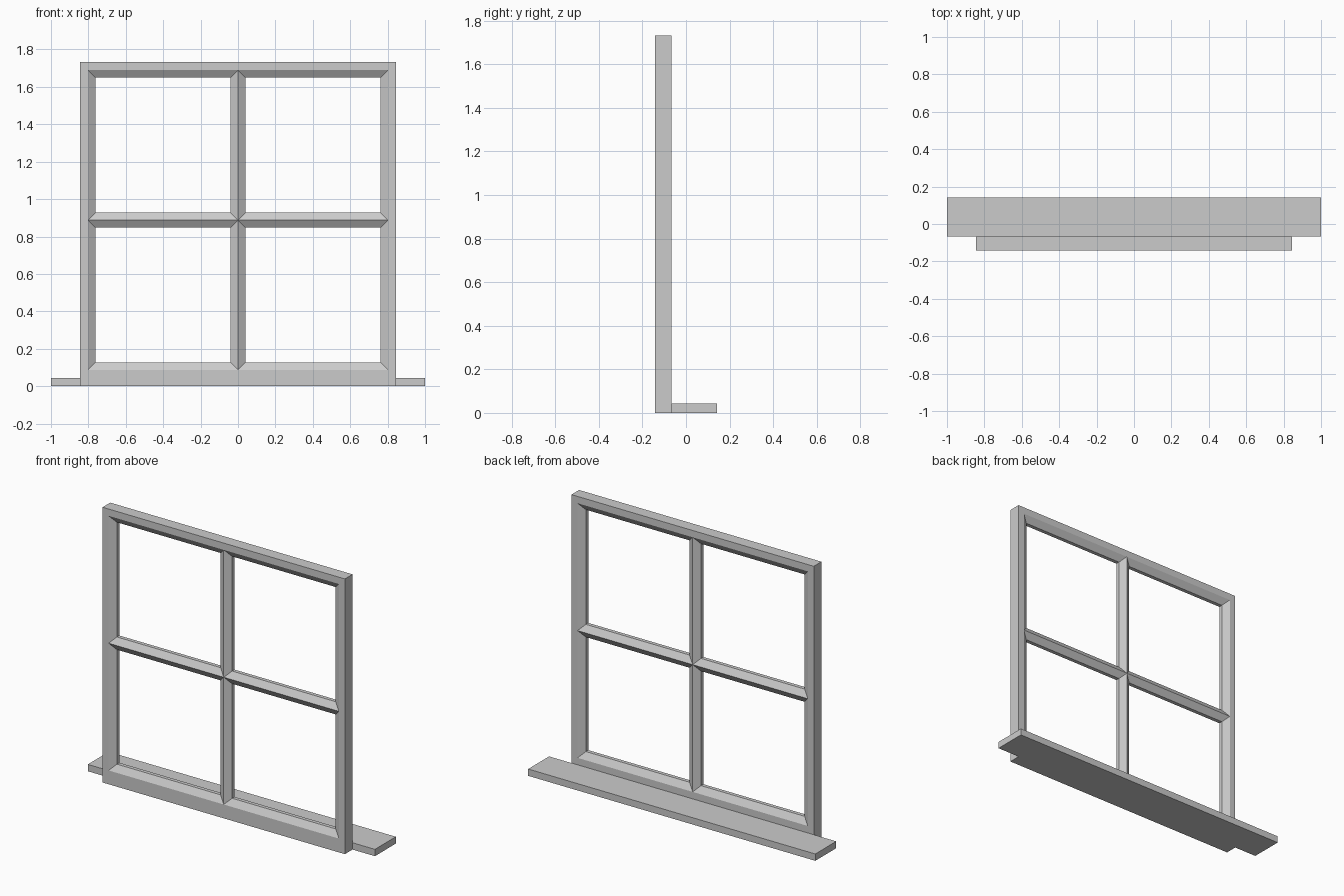
import bpy, bmesh

if "Cube" in bpy.data.objects:
    bpy.data.objects.remove(bpy.data.objects["Cube"])

# Layout shared by the parts
OUT_X, OUT_Z = (-0.844, 0.0, 0.844), (0.0, 0.888, 1.733)
PANE_X, PANE_Z = (-0.802, 0.0, 0.802), (0.087, 0.888, 1.69)
FRONT, BACK = -0.142, -0.066
BEVEL_W, BEVEL_D = 0.04, 0.026
PERIMETER = [(0, 0), (1, 0), (2, 0), (2, 1), (2, 2), (1, 2), (0, 2), (0, 1)]


def finish(bm, name):
    bmesh.ops.remove_doubles(bm, verts=bm.verts, dist=1e-5)
    bmesh.ops.recalc_face_normals(bm, faces=bm.faces)
    mesh = bpy.data.meshes.new(name)
    bm.to_mesh(mesh)
    bm.free()
    obj = bpy.data.objects.new(name, mesh)
    bpy.context.collection.objects.link(obj)
    return obj


def bridge(bm, rings):
    """Join successive closed rings of points with quads."""
    loops = [[bm.verts.new(p) for p in ring] for ring in rings]
    for a, b in zip(loops, loops[1:]):
        n = len(a)
        for i in range(n):
            j = (i + 1) % n
            bm.faces.new((a[i], a[j], b[j], b[i]))


def border(xs, zs, y):
    return [(xs[i], y, zs[k]) for i, k in PERIMETER]


def pane_ring(x0, x1, z0, z1, inset, y):
    a, b, c, d = x0 + inset, x1 - inset, z0 + inset, z1 - inset
    return [(a, y, c), (b, y, c), (b, y, d), (a, y, d)]


# Window frame: outer border, then four bevelled openings meeting in ridged bars
bm = bmesh.new()
bridge(bm, [border(PANE_X, PANE_Z, FRONT), border(OUT_X, OUT_Z, FRONT),
            border(OUT_X, OUT_Z, BACK), border(PANE_X, PANE_Z, BACK)])
profile = [(0, FRONT), (BEVEL_W, FRONT + BEVEL_D),
           (BEVEL_W, BACK - BEVEL_D), (0, BACK)]
for i in range(2):
    for k in range(2):
        bridge(bm, [pane_ring(PANE_X[i], PANE_X[i + 1], PANE_Z[k], PANE_Z[k + 1], w, y)
                    for w, y in profile])
finish(bm, "window_frame")

# Window sill: flat board behind the frame
bm = bmesh.new()
bmesh.ops.create_cube(bm, size=1)
depth = 0.142 - BACK
bmesh.ops.scale(bm, vec=(2.0, depth, 0.043), verts=bm.verts)
bmesh.ops.translate(bm, vec=(0, BACK + depth / 2, 0.0215), verts=bm.verts)
finish(bm, "window_sill")
